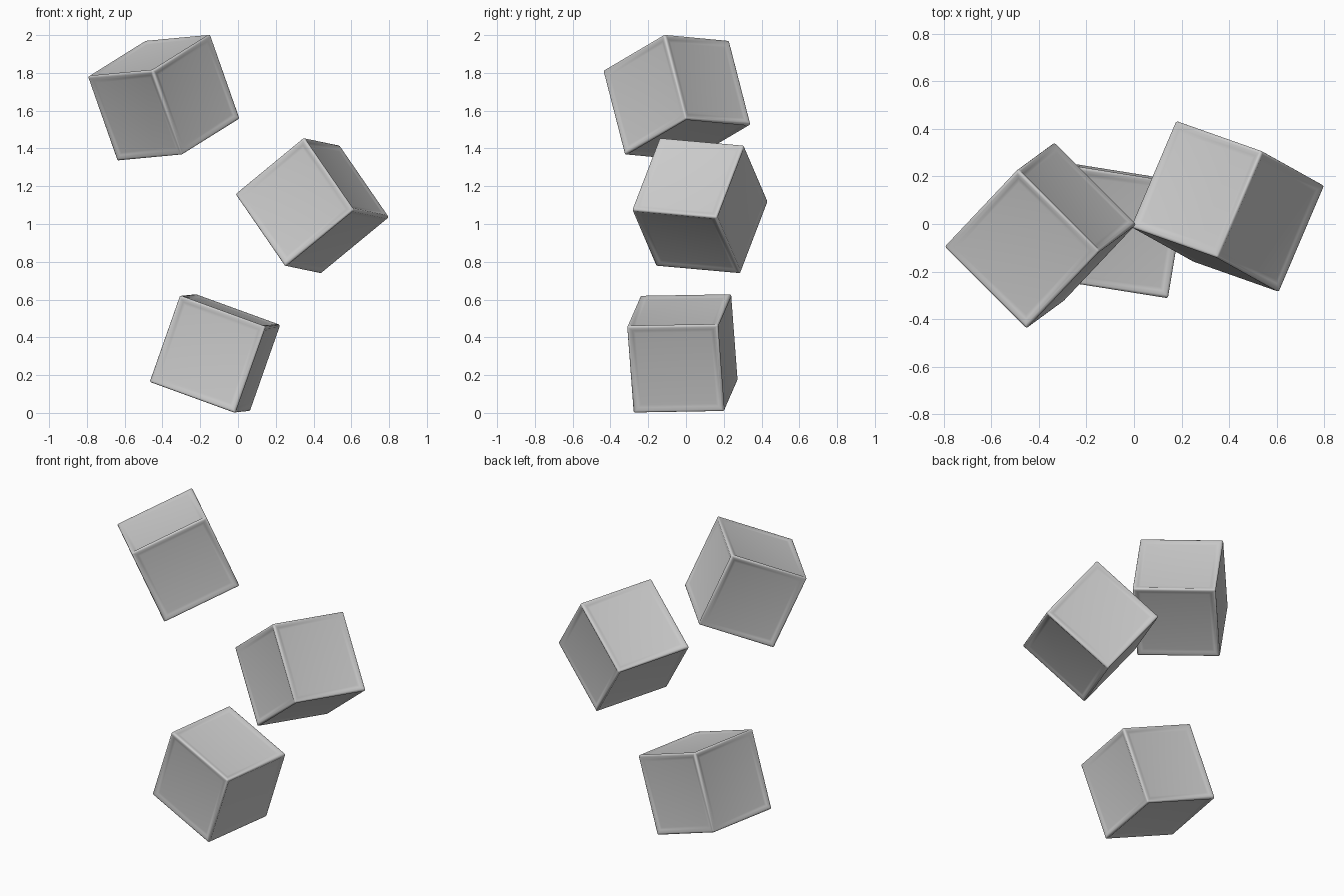
import bpy, bmesh
from mathutils import Vector, Matrix

if "Cube" in bpy.data.objects:
    bpy.data.objects.remove(bpy.data.objects["Cube"])

SIZE = 0.487


def tumbled_cube(name, center, a, b):
    """Cube with softened edges and shallow sunken faces, turned so its axes follow a and b."""
    bm = bmesh.new()
    bmesh.ops.create_cube(bm, size=SIZE)
    bmesh.ops.bevel(bm, geom=bm.edges[:], offset=0.008, segments=2, profile=0.5,
                    affect='EDGES')
    big = sorted(bm.faces, key=lambda f: -f.calc_area())[:6]
    # raised rim, then a soft step down to the panel
    for thick, depth in ((0.008, 0), (0.02, -0.007), (0.02, -0.002)):
        bmesh.ops.inset_individual(bm, faces=big, thickness=thick, depth=depth)

    # orthonormal axes from the two measured edge directions
    u = Vector(a).normalized()
    v = Vector(b)
    v = (v - u * v.dot(u)).normalized()
    w = u.cross(v)
    bmesh.ops.transform(bm, matrix=Matrix((u, v, w)).transposed().to_4x4(), verts=bm.verts)
    for f in bm.faces:
        f.smooth = True
    mesh = bpy.data.meshes.new(name)
    bm.to_mesh(mesh)
    bm.free()
    obj = bpy.data.objects.new(name, mesh)
    obj.location = center
    bpy.context.collection.objects.link(obj)
    return obj


# three tumbling cubes, bottom to top
tumbled_cube("lower_cube", (-0.122, -0.019, 0.315), (0.44, -0.07, -0.16), (0.07, 0.46, 0.01))
tumbled_cube("middle_cube", (0.393, 0.074, 1.097), (0.34, -0.12, 0.28), (0.19, 0.42, -0.03))
tumbled_cube("upper_cube", (-0.393, -0.048, 1.669), (0.32, -0.32, 0.03), (0.285, 0.31, 0.18))
